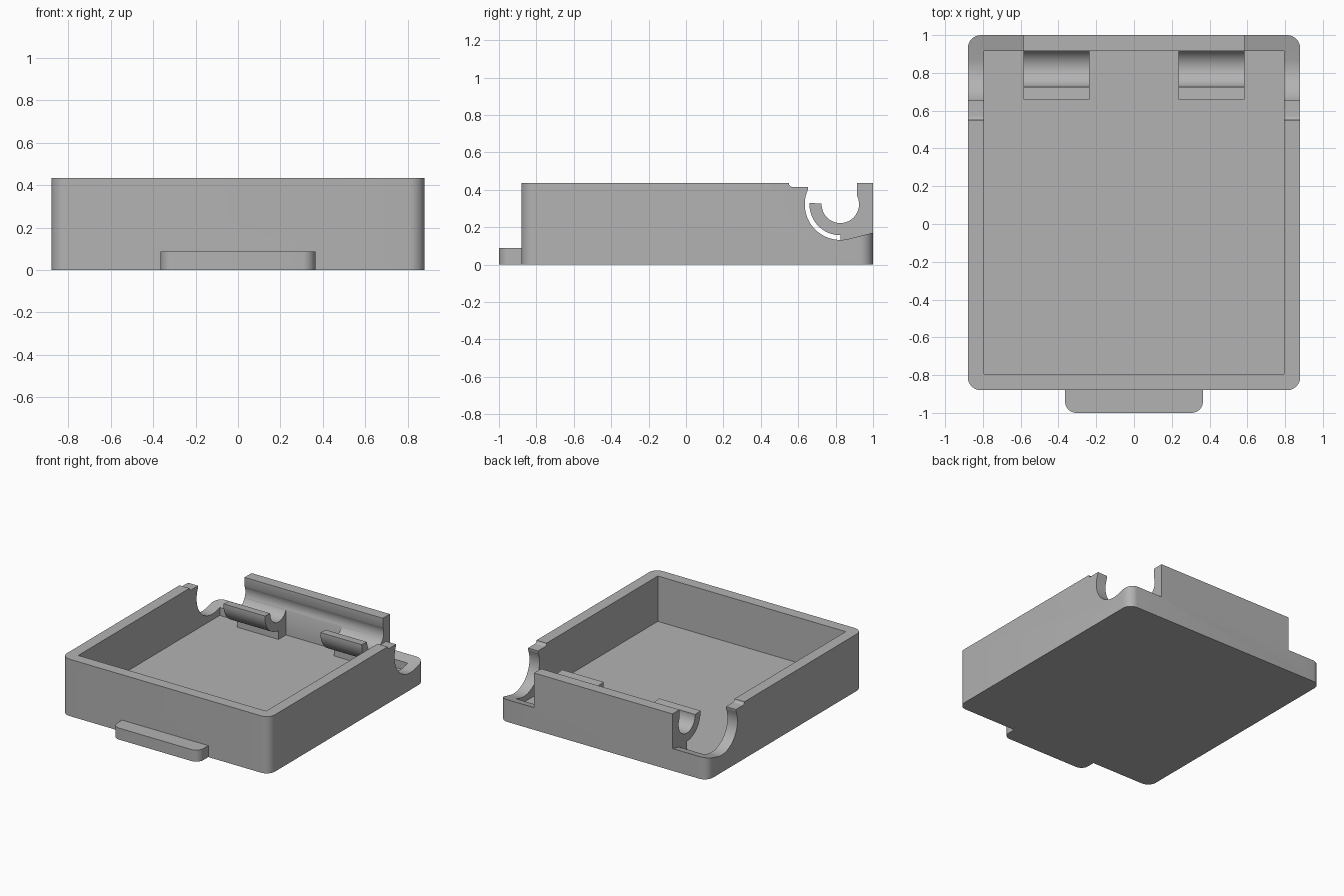
import bpy
import bmesh
from math import cos, sin, radians

cube = bpy.data.objects.get("Cube")
if cube:
    bpy.data.objects.remove(cube, do_unlink=True)

grey = bpy.data.materials.new("plain grey")
grey.use_nodes = True
color = (0.45, 0.45, 0.45, 1)
grey.diffuse_color = color
grey.node_tree.nodes["Principled BSDF"].inputs["Base Color"].default_value = color

WIDTH, FRONT, BACK, TOP = 0.88, -0.88, 1.0, 0.435
WALL, FLOOR = 0.085, 0.088
PIN_Y, PIN_Z = 0.825, 0.322     # hinge axis
HOOK_IN, HOOK_OUT = 0.235, 0.585


def arc(cx, cy, r, start, end, steps):
    angles = [radians(start + (end - start) * i / steps) for i in range(steps + 1)]
    return [(cx + r * cos(a), cy + r * sin(a)) for a in angles]


def rounded_rect(x, y0, y1, r_front, r_back):
    corners = [(-x, y0, r_front, 180), (x, y0, r_front, 270),
               (x, y1, r_back, 0), (-x, y1, r_back, 90)]
    points = []
    for cx, cy, r, start in corners:
        if r:
            px = cx - r if cx > 0 else cx + r
            py = cy + r if cy == y0 else cy - r
            points += arc(px, py, r, start, start + 90, 8)
        else:
            points.append((cx, cy))
    return points


def prism(name, points, lo, hi, axis):
    """Extrude a closed outline along z (xy outline) or x (yz outline)."""
    bm = bmesh.new()
    place = (lambda p: (p[0], p[1], lo)) if axis == "z" else (lambda p: (lo, p[0], p[1]))
    step = (0, 0, hi - lo) if axis == "z" else (hi - lo, 0, 0)
    face = bm.faces.new([bm.verts.new(place(p)) for p in points])
    new = bmesh.ops.extrude_face_region(bm, geom=[face])["geom"]
    verts = [v for v in new if isinstance(v, bmesh.types.BMVert)]
    bmesh.ops.translate(bm, verts=verts, vec=step)
    bmesh.ops.recalc_face_normals(bm, faces=bm.faces)
    mesh = bpy.data.meshes.new(name)
    bm.to_mesh(mesh)
    bm.free()
    mesh.materials.append(grey)
    obj = bpy.data.objects.new(name, mesh)
    bpy.context.collection.objects.link(obj)
    return obj


def combine(target, other, operation):
    bpy.context.view_layer.objects.active = target
    mod = target.modifiers.new(other.name, "BOOLEAN")
    mod.operation, mod.solver, mod.object = operation, "EXACT", other
    bpy.ops.object.modifier_apply(modifier=mod.name)
    bpy.data.objects.remove(other, do_unlink=True)


# Open tray with rounded vertical corners
tray = prism("tray", rounded_rect(WIDTH, FRONT, BACK, 0.07, 0.07), 0, TOP, "z")
inside = rounded_rect(WIDTH - WALL, FRONT + WALL, BACK - WALL, 0, 0)
combine(tray, prism("cavity", inside, FLOOR, 0.8, "z"), "DIFFERENCE")

# Front finger tab
tab = rounded_rect(0.365, -1.0, FRONT + 0.04, 0.06, 0)
combine(tray, prism("front_tab", tab, 0, FLOOR, "z"), "UNION")

# Two hinge hooks joined to the back wall
hook = ([(0.95, 0.05), (PIN_Y, 0.05)]
        + arc(PIN_Y, PIN_Z, 0.165, 270, 180, 16)
        + [(0.66, 0.33), (0.735, 0.325), (0.95, 0.325)])
for side in (-1, 1):
    lo, hi = sorted((side * HOOK_IN, side * HOOK_OUT))
    combine(tray, prism("hinge_hook", hook, lo, hi, "x"), "UNION")

# Round pin groove through the hooks and along the back wall
groove = arc(PIN_Y, PIN_Z, 0.1, 0, 360, 48)[:-1]
combine(tray, prism("pin_groove", groove, -0.7, 0.7, "x"), "DIFFERENCE")

# Rear corner clearance, with a shallow step along the rim
clearance = ([(0.55, 0.6)]
             + arc(0.57, 0.435, 0.02, 180, 270, 6)
             + [(0.653, 0.415)]
             + arc(PIN_Y, PIN_Z, 0.19, 155, 283, 28)
             + [(BACK, 0.17), (1.1, 0.193), (1.1, 0.6)])
for side in (-1, 1):
    lo, hi = sorted((side * HOOK_OUT, side * 1.1))
    combine(tray, prism("corner_clearance", clearance, lo, hi, "x"), "DIFFERENCE")

# Smooth curves, sharp edges
tray.select_set(True)
bpy.context.view_layer.objects.active = tray
bpy.ops.object.shade_smooth_by_angle(angle=radians(30))
